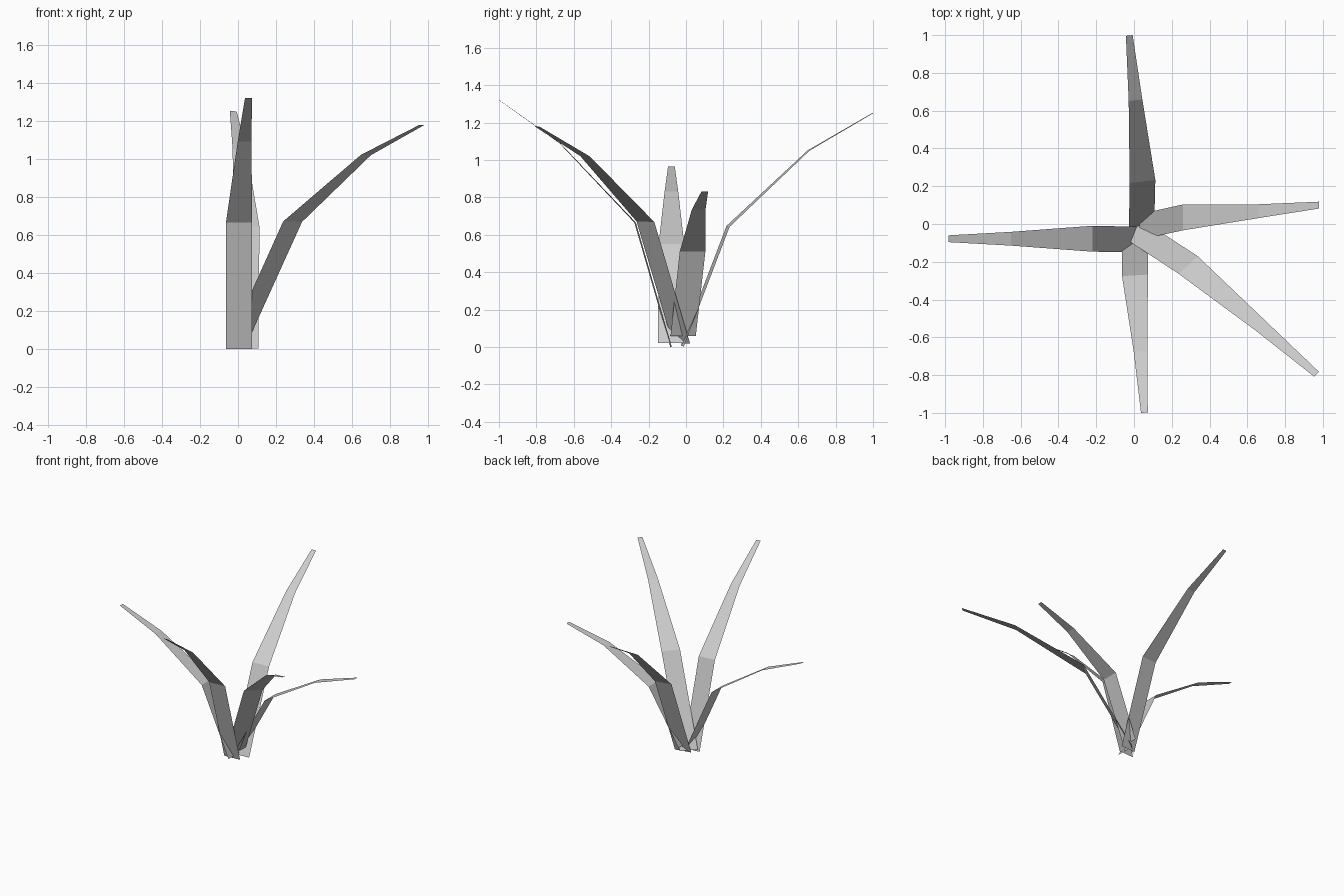
import bpy
from mathutils import Vector

# Full leaf width at the base, bend, upper bend and tip
WIDTHS = (0.135, 0.137, 0.073, 0.036)


def leaf(name, side, spine):
    """Thin tapering leaf: a strip of quads across a bent spine."""
    side = Vector(side).normalized()
    verts = []
    for point, width in zip(spine, WIDTHS):
        p = Vector(point)
        verts += [p - side * width / 2, p + side * width / 2]
    faces = [(2 * i, 2 * i + 1, 2 * i + 3, 2 * i + 2) for i in range(len(spine) - 1)]
    mesh = bpy.data.meshes.new(name)
    mesh.from_pydata(verts, [], faces)
    mesh.update()
    obj = bpy.data.objects.new(name, mesh)
    bpy.context.collection.objects.link(obj)
    return obj


# Five leaves fanning out from a shared root
leaf("back_leaf", (1, 0.12, -0.04),
     [(0.04, -0.02, 0.005), (0.045, 0.225, 0.645), (0.008, 0.655, 1.05), (-0.025, 0.998, 1.25)])
leaf("front_leaf", (1, 0.06, 0),
     [(0.005, -0.08, 0), (0.005, -0.272, 0.665), (0.035, -0.675, 1.09), (0.055, -0.999, 1.32)])
leaf("left_leaf", (0, -1, 0),
     [(0.02, -0.082, 0.02), (-0.22, -0.078, 0.55), (-0.65, -0.078, 0.83), (-0.982, -0.078, 0.965)])
leaf("right_leaf", (0, 1, 0),
     [(0.03, -0.015, 0.06), (0.26, 0.035, 0.51), (0.66, 0.068, 0.735), (0.98, 0.1, 0.83)])
leaf("front_right_leaf", (0.72, 0.69, -0.02),
     [(-0.007, -0.025, 0.02), (0.287, -0.217, 0.67), (0.672, -0.54, 1.02), (0.966, -0.795, 1.178)])
